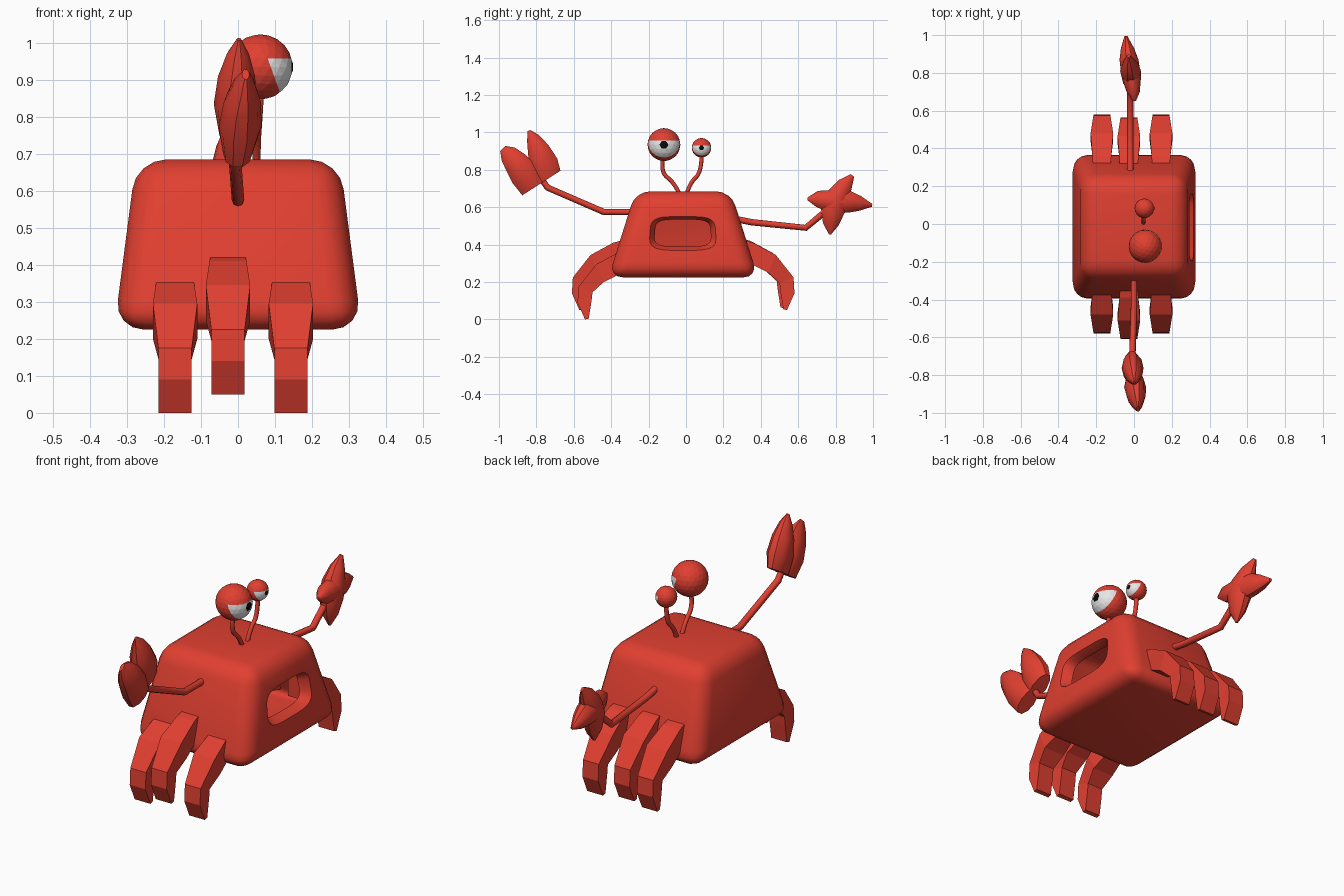
import bpy, bmesh, math
from mathutils import Vector, Matrix

cube = bpy.data.objects.get("Cube")
if cube:
    bpy.data.objects.remove(cube, do_unlink=True)


def material(name, color):
    m = bpy.data.materials.new(name)
    m.use_nodes = True
    m.diffuse_color = color
    m.node_tree.nodes["Principled BSDF"].inputs["Base Color"].default_value = color
    return m


RED = material("shell red", (0.75, 0.05, 0.03, 1))
WHITE = material("eye white", (0.8, 0.8, 0.8, 1))
BLACK = material("pupil black", (0.003, 0.003, 0.003, 1))


def add_object(name, bm, mats=(RED,), smooth=None):
    bmesh.ops.recalc_face_normals(bm, faces=bm.faces)
    mesh = bpy.data.meshes.new(name)
    bm.to_mesh(mesh)
    bm.free()
    for m in mats:
        mesh.materials.append(m)
    obj = bpy.data.objects.new(name, mesh)
    bpy.context.collection.objects.link(obj)
    if smooth:
        activate(obj)
        bpy.ops.object.shade_smooth_by_angle(angle=math.radians(smooth))
    return obj


def activate(obj):
    bpy.ops.object.select_all(action='DESELECT')
    obj.select_set(True)
    bpy.context.view_layer.objects.active = obj


def loft(bm, stations, sides, power):
    """Skin rings given as (centre, half axis a, half axis b); power 0 is a box."""
    def bend(v):
        return math.copysign(abs(v) ** power, v)
    rings = []
    for centre, a, b in stations:
        angles = [(k + 0.5) * math.tau / sides for k in range(sides)]
        rings.append([bm.verts.new(Vector(centre) + Vector(a) * bend(math.cos(t))
                                   + Vector(b) * bend(math.sin(t))) for t in angles])
    for r, s in zip(rings, rings[1:]):
        for k in range(sides):
            j = (k + 1) % sides
            bm.faces.new((r[k], r[j], s[j], s[k]))
    bm.faces.new(rings[0])
    bm.faces.new(rings[-1])


# Body: tapered rounded box, hollow, with a flared mouth opening
def shell(grow, rounding):
    bm = bmesh.new()
    bmesh.ops.create_cube(bm, size=2)
    for v in bm.verts:
        top = v.co.z > 0
        x, y, z = (0.275, 0.255, 0.685) if top else (0.335, 0.4, 0.225)
        v.co = (v.co.x * (x + grow), v.co.y * (y + grow) - 0.015, z + v.co.z * grow)
    bmesh.ops.bevel(bm, geom=bm.edges[:], offset=rounding, segments=4,
                    profile=0.5, affect='EDGES')
    return bm


body = add_object("body", shell(0, 0.08))
cavity = add_object("cavity_cutter", shell(-0.05, 0.04))
bm = bmesh.new()
loft(bm, [((x, -0.017, 0.465), (0, w, 0), (0, 0, h)) for x, w, h in
          ((0.15, 0.14, 0.066), (0.25, 0.148, 0.07), (0.285, 0.165, 0.082),
           (0.36, 0.21, 0.115))], 24, 0.5)
mouth = add_object("mouth_cutter", bm)
for cutter in (cavity, mouth):
    cutter.hide_render = True
    mod = body.modifiers.new("cut", 'BOOLEAN')
    mod.object = cutter
    mod.operation = 'DIFFERENCE'
    mod.solver = 'EXACT'
    activate(body)
    bpy.ops.object.modifier_apply(modifier=mod.name)
    bpy.data.objects.remove(cutter, do_unlink=True)
activate(body)
bpy.ops.object.shade_smooth_by_angle(angle=math.radians(35))


# Legs: square section, (outer y, z), (inner y, z), half width
LEG = [((0.27, 0.385), (0.27, 0.26), 0.045), ((0.36, 0.36), (0.36, 0.24), 0.05),
       ((0.48, 0.295), (0.44, 0.2), 0.06), ((0.575, 0.175), (0.5, 0.145), 0.045),
       ((0.58, 0.09), (0.505, 0.1), 0.045), ((0.54, 0), (0.52, 0.005), 0.045)]


def leg(name, side, x, dy, dz):
    bm = bmesh.new()
    stations = []
    for outer, inner, w in LEG:
        o = Vector((x, side * (outer[0] + dy), outer[1] + dz))
        i = Vector((x, side * (inner[0] + dy), inner[1] + dz))
        stations.append(((o + i) / 2, (w, 0, 0), (o - i) / 2))
    loft(bm, stations, 4, 0)
    add_object(name, bm)


for label, x, mid in (("back", -0.17, 0), ("middle", -0.027, 1), ("front", 0.143, 0)):
    leg(label + "_right_leg", -1, x, 0.03 * mid, 0.05 * mid)
    leg(label + "_left_leg", 1, x, -0.015 * mid, 0.05 + 0.01 * mid)


# Tubes for arms and eye stalks
def tube(name, points, radius, kind='POLY'):
    curve = bpy.data.curves.new(name, 'CURVE')
    curve.dimensions = '3D'
    curve.bevel_depth = radius
    curve.bevel_resolution = 2
    curve.use_fill_caps = True
    spline = curve.splines.new(kind)
    spline.points.add(len(points) - 1)
    for p, co in zip(spline.points, points):
        p.co = (*co, 1)
    if kind == 'NURBS':
        spline.use_endpoint_u = True
        spline.order_u = 3
    curve.materials.append(RED)
    obj = bpy.data.objects.new(name, curve)
    bpy.context.collection.objects.link(obj)
    activate(obj)
    bpy.ops.object.convert(target='MESH')
    bpy.ops.object.shade_smooth_by_angle(angle=math.radians(50))


tube("right_arm", [(0, -0.27, 0.575), (0, -0.44, 0.575), (-0.01, -0.74, 0.705),
                   (-0.01, -0.78, 0.76)], 0.017)
tube("left_arm", [(-0.02, 0.25, 0.54), (-0.02, 0.35, 0.52), (-0.02, 0.64, 0.49),
                  (-0.02, 0.73, 0.565)], 0.017)
tube("right_eye_stalk", [(0.05, -0.03, 0.66), (0.05, -0.06, 0.73), (0.055, -0.14, 0.79),
                         (0.06, -0.12, 0.88)], 0.011, 'NURBS')
tube("left_eye_stalk", [(0.05, 0, 0.66), (0.05, 0.02, 0.73), (0.055, 0.085, 0.79),
                        (0.055, 0.083, 0.89)], 0.011, 'NURBS')


# Claws: overlapping lens-shaped fingers, each a list of (y, z, half width, half depth)
def claw(name, fingers, slant, centre):
    bm = bmesh.new()
    for cut, path in fingers:
        pts = [Vector((centre[0] + slant * (y - centre[1]), y, z)) for y, z, _, _ in path]
        stations = []
        for k, (p, (_, _, w, d)) in enumerate(zip(pts, path)):
            along = pts[min(k + 1, len(pts) - 1)] - pts[max(k - 1, 0)]
            if cut and k == 0:
                along = Vector(cut)
            across = Vector((0, -along.z, along.y)).normalized()
            stations.append((p, across * w, (d, 0, 0)))
        loft(bm, stations, 10, 1)
    add_object(name, bm, smooth=35)


PALM = (0, -0.54, 0.84)
claw("right_claw", [
    (PALM, [(-0.737, 0.753, 0.082, 0.04), (-0.762, 0.835, 0.082, 0.058),
            (-0.79, 0.91, 0.062, 0.05), (-0.818, 0.97, 0.037, 0.03),
            (-0.84, 1.01, 0.008, 0.006)]),
    (PALM, [(-0.813, 0.704, 0.078, 0.04), (-0.864, 0.775, 0.082, 0.058),
            (-0.91, 0.84, 0.07, 0.05), (-0.95, 0.885, 0.052, 0.03),
            (-0.98, 0.915, 0.02, 0.01)])], -0.13, (0, -0.82))
claw("left_claw", [
    (None, [(0.77, 0.455, 0.006, 0.006), (0.775, 0.51, 0.045, 0.035),
            (0.785, 0.59, 0.07, 0.052), (0.81, 0.66, 0.062, 0.055),
            (0.85, 0.72, 0.045, 0.035), (0.89, 0.77, 0.012, 0.008)]),
    (None, [(0.65, 0.645, 0.008, 0.008), (0.7, 0.645, 0.045, 0.035),
            (0.78, 0.63, 0.065, 0.052), (0.87, 0.63, 0.062, 0.05),
            (0.93, 0.62, 0.042, 0.035), (0.995, 0.61, 0.008, 0.008)])],
    -0.13, (-0.02, 0.82))


# Eyes: the white wedge is cut under a lid line, with a six-sided pupil cap
def eye(name, centre, r):
    bm = bmesh.new()
    bmesh.ops.create_icosphere(bm, subdivisions=3, radius=r)
    corner = Vector((0.23, 0, 0.26)) * r
    lid, cheek = Vector((0, 0, -1)), Vector((1.08, 0, 0.39))
    for normal in (lid, cheek):
        bmesh.ops.bisect_plane(bm, geom=bm.verts[:] + bm.edges[:] + bm.faces[:],
                               plane_co=corner, plane_no=normal)
    for f in bm.faces:
        d = f.calc_center_median() - corner
        f.material_index = int(d.dot(lid) > 0 and d.dot(cheek) > 0)
    old = set(bm.faces)
    cap = Matrix.Translation((0.975 * r, 0, 0)) @ Matrix.Rotation(math.pi / 2, 4, 'Y')
    bmesh.ops.create_cone(bm, cap_ends=True, segments=6, radius1=0.31 * r,
                          radius2=0.12 * r, depth=0.06 * r, matrix=cap)
    for f in bm.faces:
        if f not in old:
            f.material_index = 2
    bmesh.ops.translate(bm, verts=bm.verts, vec=centre)
    add_object(name, bm, (RED, WHITE, BLACK))


eye("right_eye", (0.06, -0.118, 0.935), 0.088)
eye("left_eye", (0.055, 0.083, 0.918), 0.052)
